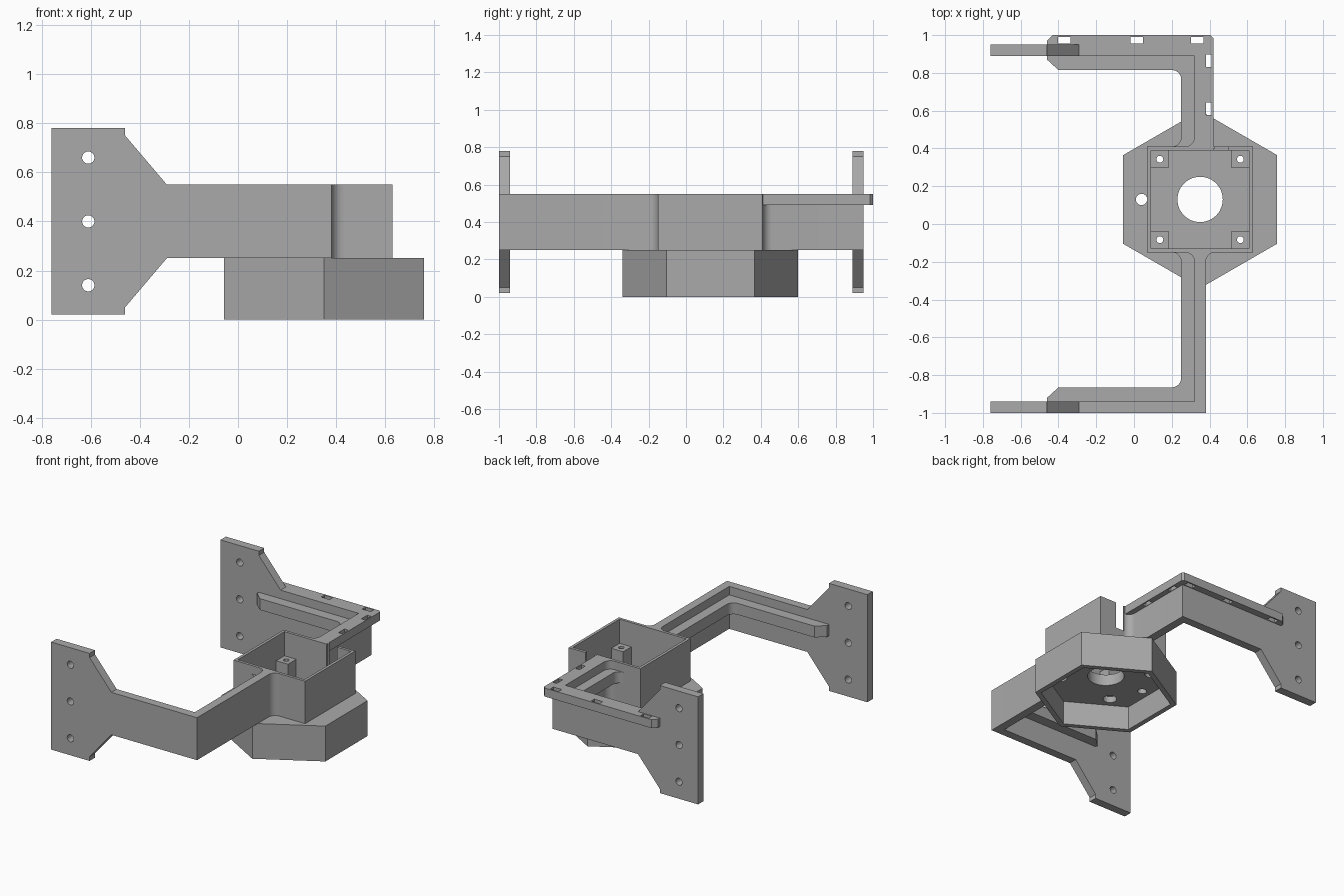
import bpy, bmesh, math

if "Cube" in bpy.data.objects:
    bpy.data.objects.remove(bpy.data.objects["Cube"], do_unlink=True)

grey = bpy.data.materials.new("plain grey")
grey.use_nodes = True
grey.diffuse_color = (0.4, 0.4, 0.4, 1)
grey.node_tree.nodes["Principled BSDF"].inputs["Base Color"].default_value = grey.diffuse_color

CX, CY = 0.35, 0.13          # centre of the motor housing
LOW, HIGH = 0.25, 0.55       # height range of the arms and box


def prism(name, pts, a, b, axis="Z"):
    """Extrude a closed outline from a to b along Z (xy points) or Y (xz points)."""
    place = (lambda p, h: (p[0], p[1], h)) if axis == "Z" else (lambda p, h: (p[0], h, p[1]))
    bm = bmesh.new()
    lower = [bm.verts.new(place(p, a)) for p in pts]
    upper = [bm.verts.new(place(p, b)) for p in pts]
    bm.faces.new(lower)
    bm.faces.new(upper)
    for i in range(len(pts)):
        j = (i + 1) % len(pts)
        bm.faces.new((lower[i], lower[j], upper[j], upper[i]))
    bmesh.ops.recalc_face_normals(bm, faces=bm.faces)
    mesh = bpy.data.meshes.new(name)
    bm.to_mesh(mesh)
    bm.free()
    mesh.materials.append(grey)
    ob = bpy.data.objects.new(name, mesh)
    bpy.context.collection.objects.link(ob)
    return ob


def rect(x0, x1, y0, y1):
    return [(x0, y0), (x1, y0), (x1, y1), (x0, y1)]


def circle(x, y, r, n=32, turn=0):
    return [(x + r * math.cos(turn + math.tau * i / n),
             y + r * math.sin(turn + math.tau * i / n)) for i in range(n)]


def arc(x, y, r, start, end, n=8):
    return [(x + r * math.cos(math.radians(start + (end - start) * i / n)),
             y + r * math.sin(math.radians(start + (end - start) * i / n))) for i in range(n + 1)]


def cut(ob, cutters):
    """Subtract helpers from a part and discard them."""
    bpy.context.view_layer.objects.active = ob
    for c in cutters:
        c.hide_render = True
        mod = ob.modifiers.new("cut", "BOOLEAN")
        mod.operation, mod.solver, mod.object = "DIFFERENCE", "EXACT", c
        bpy.ops.object.modifier_apply(modifier=mod.name)
        bpy.data.objects.remove(c, do_unlink=True)


def smooth(ob):
    bpy.ops.object.select_all(action="DESELECT")
    ob.select_set(True)
    bpy.context.view_layer.objects.active = ob
    bpy.ops.object.shade_smooth_by_angle(angle=math.radians(30))


corners = [(CX + sx * 0.213, CY + sy * 0.213) for sx in (-1, 1) for sy in (-1, 1)]

# Hexagonal base, hollow underneath
base = prism("hexagon_base", circle(CX, CY, 0.47, 6, math.pi / 6), 0, LOW)
holes = [prism("cavity", circle(CX, CY, 0.43, 6, math.pi / 6), -0.1, 0.17),
         prism("shaft_hole", circle(CX, CY, 0.12, 48), 0.1, 0.4),
         prism("cable_hole", circle(0.04, CY, 0.03), 0.1, 0.4)]
for x, y in corners:
    holes.append(prism("counterbore", circle(x, y, 0.045), 0.1, 0.215))
    holes.append(prism("screw_hole", circle(x, y, 0.018), 0.2, 0.4))
cut(base, holes)
smooth(base)

# Open square box with a notch in its back wall
box = prism("motor_box", rect(CX - 0.28, CX + 0.28, CY - 0.28, CY + 0.28), LOW, HIGH)
cut(box, [prism("box_inside", rect(CX - 0.26, CX + 0.26, CY - 0.26, CY + 0.26), 0.2, 0.6),
          prism("notch", rect(0.42, 0.5, 0.38, 0.45), 0.36, 0.6)])

# Screw posts in the box corners
for i, (x, y) in enumerate(corners):
    post = prism(f"screw_post_{i + 1}", rect(x - 0.046, x + 0.046, y - 0.046, y + 0.046), LOW, 0.38)
    cut(post, [prism("screw_hole", circle(x, y, 0.018), 0.2, 0.5)])
    smooth(post)


def arm(name, s, outer, box_edge):
    """One L-shaped arm; s is the direction along y away from the box."""
    def flip(pts):
        return [(x, s * y) for x, y in pts]
    out, edge = abs(outer), s * box_edge

    # Wall with its tall mounting plate
    half = [(-0.46, 0.38), (-0.46, 0.35), (-0.29, 0.15)]
    profile = [(-0.76, 0.38)] + half + [(0.38, 0.15), (0.38, -0.15)]
    profile += [(x, -z) for x, z in reversed(half)] + [(-0.76, -0.38)]
    plate = prism(name + "_mounting_plate", [(x, z + 0.4) for x, z in profile],
                  s * out, s * (out - 0.06), "Y")
    cut(plate, [prism("bolt_hole", circle(-0.61, 0.4 + dz, 0.025),
                      s * (out + 0.1), s * (out - 0.2), "Y") for dz in (-0.26, 0, 0.26)])
    smooth(plate)

    # Leg to the box, flared where it meets it
    r = 0.05
    leg = [(0.38, out - 0.06), (0.32, out - 0.06)]
    leg += arc(0.32 - r, edge + r, r, 0, -90)
    leg += [(0.32 - r, edge - 0.01), (0.38 + r, edge - 0.01)]
    leg += arc(0.38 + r, edge + r, r, 270, 180)
    smooth(prism(name + "_leg", flip(leg), LOW, HIGH))

    # Inner stiffening rib
    rib = [(0.32, out - 0.06), (-0.46, out - 0.06), (-0.46, out - 0.08), (-0.40, out - 0.135)]
    rib += arc(0.20, out - 0.185, 0.05, 90, 0)
    rib += arc(0.20, edge + 0.05, 0.05, 0, -90)
    rib += [(0.20, edge - 0.01), (0.32, edge - 0.01)]
    smooth(prism(name + "_rib", flip(rib), 0.41, 0.49))


arm("front_arm", -1, -1.0, -0.15)
arm("back_arm", 1, 0.95, 0.41)

# Slotted outer strip along the back arm
strip = prism("slotted_strip", [(0.38, 0.405), (0.42, 0.405), (0.42, 0.985), (0.405, 1.0),
                                (-0.43, 1.0), (-0.46, 0.97), (-0.46, 0.95), (0.38, 0.95)], 0.49, HIGH)
slots = [rect(x - 0.033, x + 0.033, 0.955, 0.99) for x in (-0.37, 0.015, 0.335)]
slots += [rect(0.382, 0.411, y - 0.033, y + 0.033) for y in (0.865, 0.61)]
cut(strip, [prism("slot", s, 0.4, 0.6) for s in slots])
